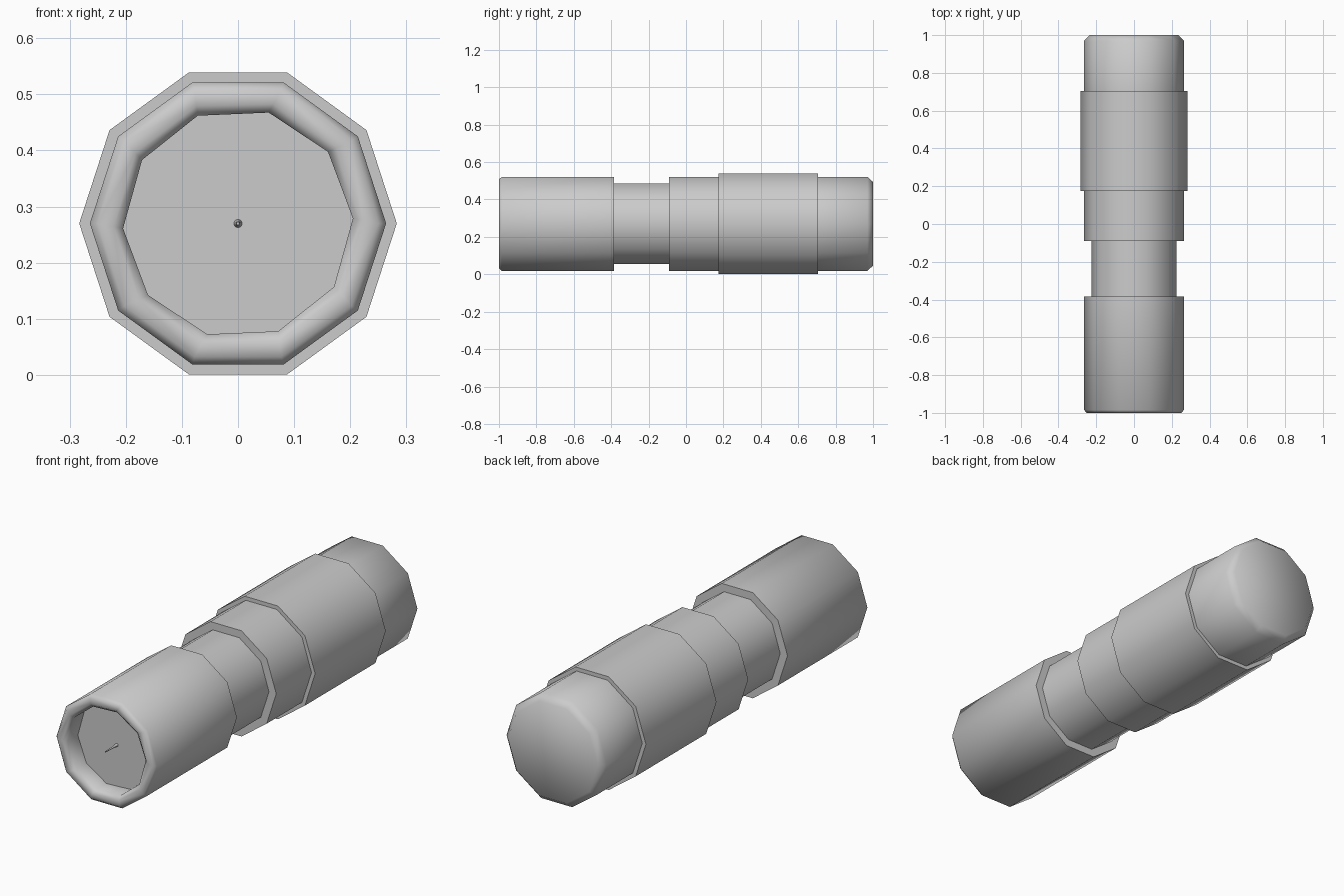
import bpy, math

if "Cube" in bpy.data.objects:
    bpy.data.objects.remove(bpy.data.objects["Cube"])

SIDES = 10
AXIS_Z = 0.27


def lathe(name, profile, sides=SIDES, angle=50):
    """Revolve (y, radius, twist in degrees) points around the lengthwise axis, capped at both ends."""
    verts, faces = [], []
    for y, r, twist in profile:
        for i in range(sides):
            a = 2 * math.pi * i / sides + math.radians(twist)
            verts.append((r * math.cos(a), y, AXIS_Z + r * math.sin(a)))
    for k in range(len(profile) - 1):
        for i in range(sides):
            j = (i + 1) % sides
            faces.append((k * sides + i, (k + 1) * sides + i,
                          (k + 1) * sides + j, k * sides + j))
    last = (len(profile) - 1) * sides
    faces.append(tuple(range(sides)))
    faces.append(tuple(last + i for i in reversed(range(sides))))
    mesh = bpy.data.meshes.new(name)
    mesh.from_pydata(verts, [], faces)
    mesh.update()
    obj = bpy.data.objects.new(name, mesh)
    bpy.context.collection.objects.link(obj)
    bpy.ops.object.select_all(action='DESELECT')
    obj.select_set(True)
    bpy.context.view_layer.objects.active = obj
    bpy.ops.object.shade_smooth_by_angle(angle=math.radians(angle))
    return obj


# Stepped body: recessed front, rounded rim, neck, grip sleeve, chamfered rear
body = [
    (-0.91, 0.205, 2.5), (-0.985, 0.205, 2.5),                  # recess
    (-1.0, 0.222, 1.5), (-1.0, 0.25, 0), (-0.985, 0.264, 0),    # rim
    (-0.385, 0.264, 0), (-0.385, 0.226, 0),                     # front barrel
    (-0.09, 0.226, 0), (-0.09, 0.264, 0),                       # neck
    (0.175, 0.264, 0), (0.175, 0.283, 0),                       # middle barrel
    (0.705, 0.283, 0), (0.705, 0.264, 0),                       # grip sleeve
    (0.97, 0.264, 0), (1.0, 0.235, 0),                          # rear barrel
]
lathe("handle_body", body)

# Small tapered emitter pin standing on the recess floor
lathe("emitter_pin", [(-0.995, 0.003, 0), (-0.93, 0.005, 0), (-0.905, 0.008, 0)], sides=12)
